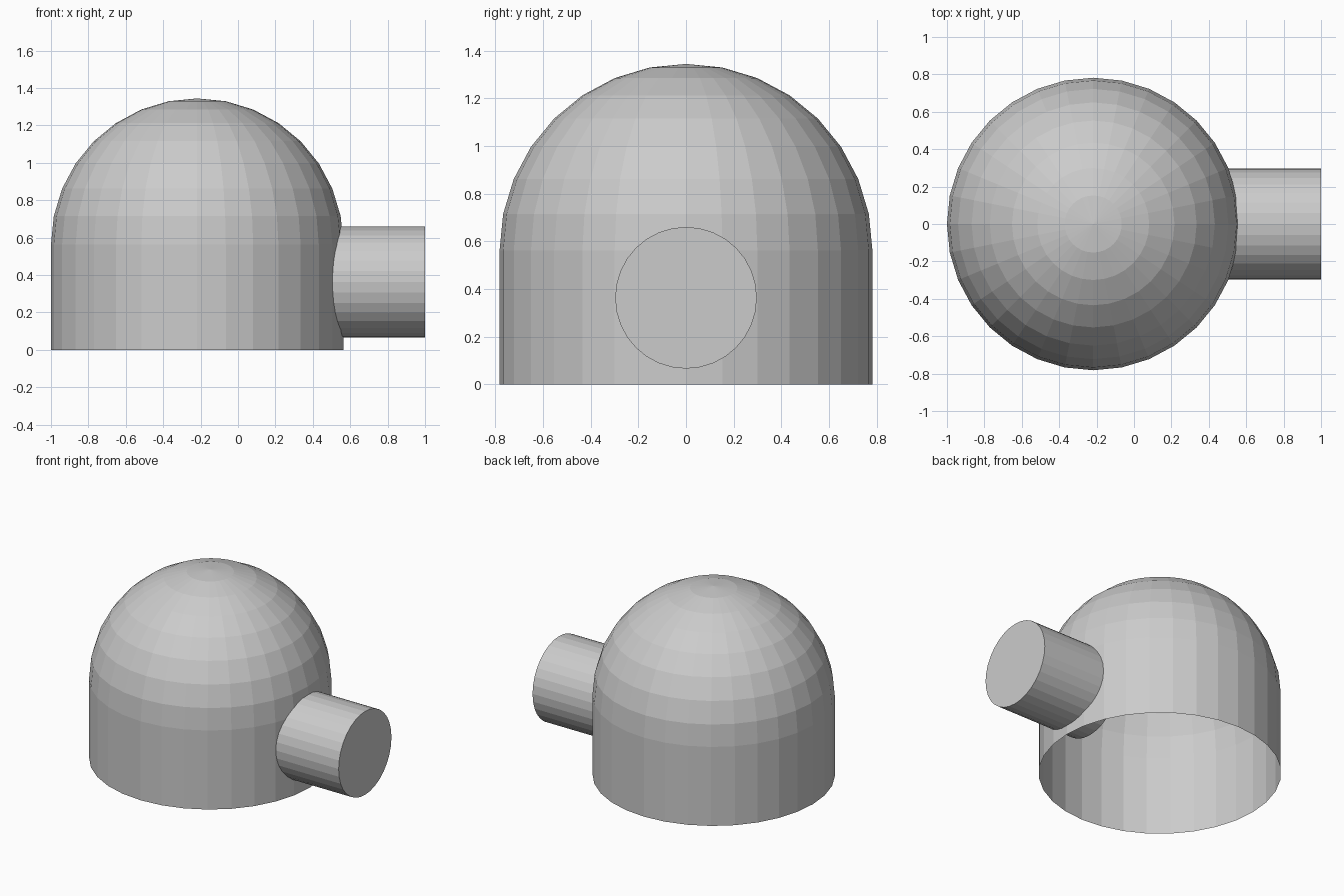
import bpy
import bmesh
from math import sin, cos, pi
from mathutils import Matrix

if "Cube" in bpy.data.objects:
    bpy.data.objects.remove(bpy.data.objects["Cube"])

SEG = 32
R = 0.782        # body radius
CX = -0.218      # body centre
WALL = 0.562     # height of the straight wall


def add_object(name, bm):
    bmesh.ops.recalc_face_normals(bm, faces=bm.faces)
    mesh = bpy.data.meshes.new(name)
    bm.to_mesh(mesh)
    bm.free()
    obj = bpy.data.objects.new(name, mesh)
    bpy.context.collection.objects.link(obj)
    return obj


# Domed body, open underneath: straight wall and half-sphere profile, lathed
bm = bmesh.new()
profile = [(R, 0.0)] + [(R * cos(k * pi / 16), WALL + R * sin(k * pi / 16))
                        for k in range(8)]
rings = [[bm.verts.new((CX + r * cos(2 * pi * i / SEG), r * sin(2 * pi * i / SEG), z))
          for i in range(SEG)] for r, z in profile]
for low, high in zip(rings, rings[1:]):
    for i in range(SEG):
        j = (i + 1) % SEG
        bm.faces.new((low[i], low[j], high[j], high[i]))
apex = bm.verts.new((CX, 0, WALL + R))
for i in range(SEG):
    bm.faces.new((rings[-1][i], rings[-1][(i + 1) % SEG], apex))
add_object("domed_body", bm)

# Entrance tunnel: closed cylinder along x that pokes through the wall
x0, x1 = 0.37, 1.0
bm = bmesh.new()
bmesh.ops.create_cone(
    bm, cap_ends=True, segments=SEG, radius1=0.297, radius2=0.297, depth=x1 - x0,
    matrix=Matrix.Translation(((x0 + x1) / 2, 0, 0.363)) @ Matrix.Rotation(pi / 2, 4, 'Y'))
add_object("entrance_tunnel", bm)
